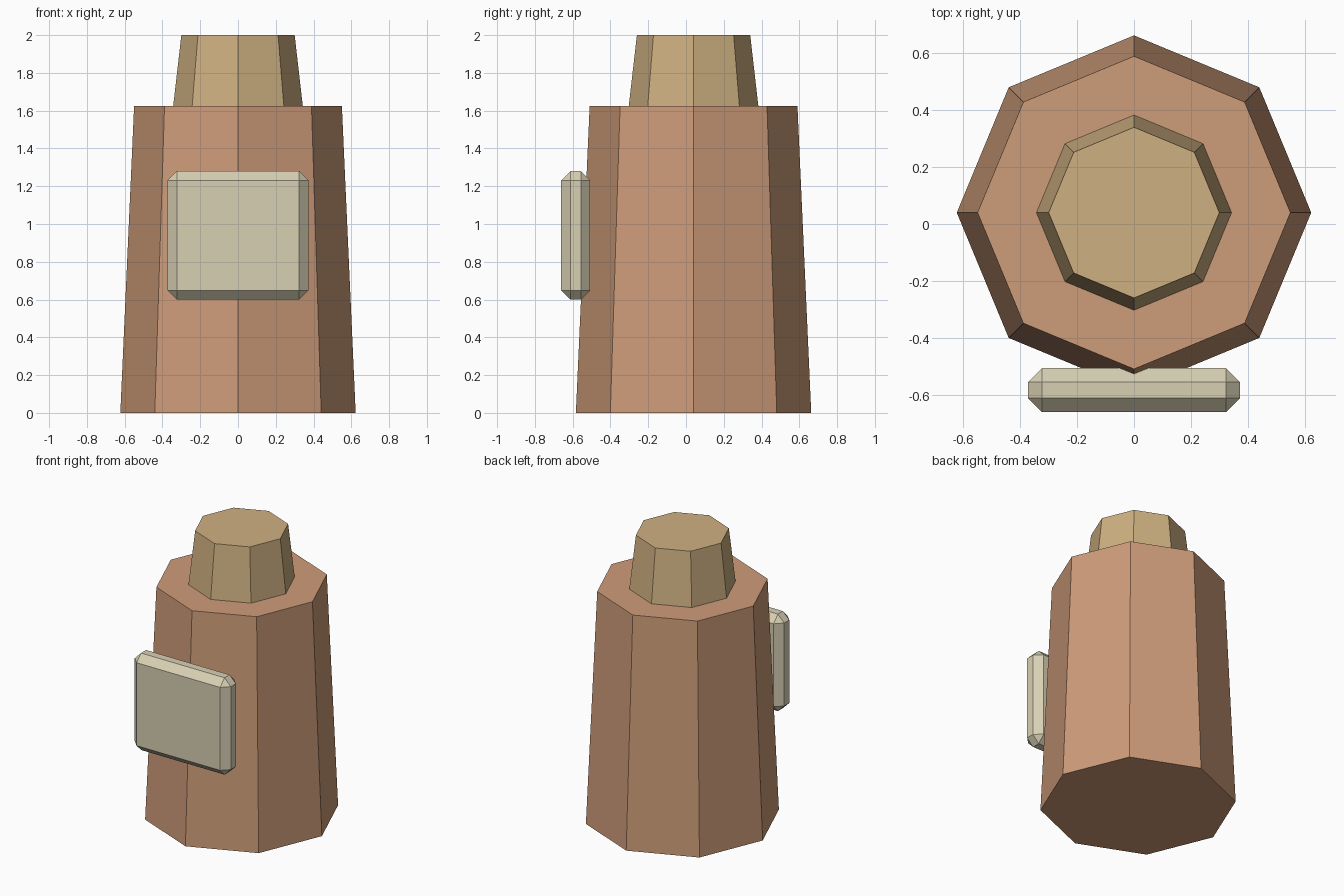
import bpy, math

if "Cube" in bpy.data.objects:
    bpy.data.objects.remove(bpy.data.objects["Cube"])


def material(name, rgb):
    # sRGB 0-255 to linear
    lin = [((c / 255 + 0.055) / 1.055) ** 2.4 for c in rgb]
    m = bpy.data.materials.new(name)
    m.diffuse_color = (*lin, 1)
    m.use_nodes = True
    m.node_tree.nodes["Principled BSDF"].inputs["Base Color"].default_value = m.diffuse_color
    return m


CY = 0.04  # y centre of the turned parts


def octagon(name, r_bottom, r_top, z0, z1, mat):
    # tapered eight-sided column with corners on the x and y axes
    bpy.ops.mesh.primitive_cone_add(vertices=8, radius1=r_bottom, radius2=r_top,
                                    depth=z1 - z0, location=(0, CY, (z0 + z1) / 2))
    ob = bpy.context.object
    ob.name = name
    ob.data.materials.append(mat)
    return ob


# Bottle body and stopper
octagon("body", 0.623, 0.55, 0, 1.625, material("terracotta", (206, 156, 121)))
octagon("stopper", 0.343, 0.30, 1.625, 2.0, material("cork", (206, 176, 129)))

# Chamfered front plate
bpy.ops.mesh.primitive_cube_add(size=1, location=(0, -0.584, 0.94))
plate = bpy.context.object
plate.name = "front_plate"
plate.scale = (0.746, 0.154, 0.68)
bpy.ops.object.transform_apply(location=False, rotation=False, scale=True)
plate.data.materials.append(material("parchment", (216, 208, 180)))
bevel = plate.modifiers.new("chamfer", 'BEVEL')
bevel.width = 0.049
bevel.segments = 1
